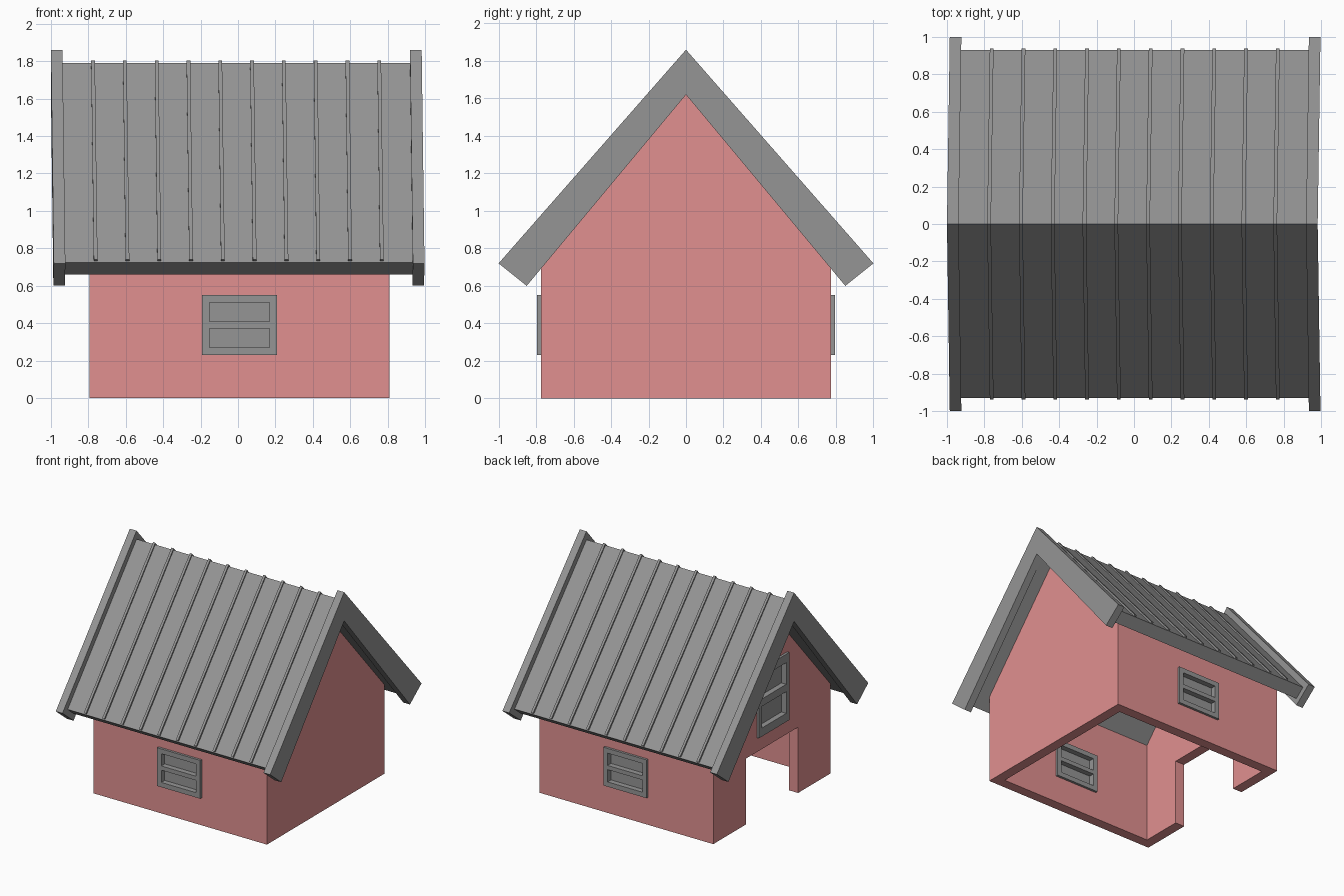
import bpy
import bmesh
from mathutils import Vector

cube = bpy.data.objects.get("Cube")
if cube:
    bpy.data.objects.remove(cube, do_unlink=True)


def make_material(name, color):
    mat = bpy.data.materials.new(name)
    mat.use_nodes = True
    mat.diffuse_color = color
    mat.node_tree.nodes["Principled BSDF"].inputs["Base Color"].default_value = color
    return mat


PINK = make_material("pink_wall", (0.75, 0.28, 0.28, 1))
GREY = make_material("grey_trim", (0.30, 0.30, 0.30, 1))


def prism(name, profile, x0, x1, mat, lean=0.0):
    """Extrude a (y, z) profile along x; lean shifts x towards the eaves."""
    bm = bmesh.new()
    face = bm.faces.new([bm.verts.new((x0, y, z)) for y, z in profile])
    new = bmesh.ops.extrude_face_region(bm, geom=[face])["geom"]
    bmesh.ops.translate(bm, vec=(x1 - x0, 0, 0),
                        verts=[g for g in new if isinstance(g, bmesh.types.BMVert)])
    for v in bm.verts:
        v.co.x += lean * abs(v.co.y)
    bmesh.ops.recalc_face_normals(bm, faces=bm.faces)
    mesh = bpy.data.meshes.new(name)
    bm.to_mesh(mesh)
    bm.free()
    mesh.materials.append(mat)
    obj = bpy.data.objects.new(name, mesh)
    bpy.context.collection.objects.link(obj)
    return obj


def box(name, center, size, mat):
    (x, y, z), (sx, sy, sz) = center, Vector(size) / 2
    profile = [(y - sy, z - sz), (y + sy, z - sz), (y + sy, z + sz), (y - sy, z + sz)]
    return prism(name, profile, x - sx, x + sx, mat)


def cut(obj, cutters):
    """Subtract the cutters and bake the result."""
    for c in cutters:
        mod = obj.modifiers.new("cut", "BOOLEAN")
        mod.operation = "DIFFERENCE"
        mod.solver = "EXACT"
        mod.object = c
    bpy.context.view_layer.update()
    deps = bpy.context.evaluated_depsgraph_get()
    mesh = bpy.data.meshes.new_from_object(obj.evaluated_get(deps))
    obj.modifiers.clear()
    obj.data = mesh
    for c in cutters:
        bpy.data.objects.remove(c, do_unlink=True)


def chevron(apex, eave, under_apex, under_eave):
    (y, z), (uy, uz) = eave, under_eave
    return [(-y, z), (0, apex), (y, z), (uy, uz), (0, under_apex), (-uy, uz)]


# Main dimensions
X0, X1, HALF_Y, WALL = -0.795, 0.81, 0.775, 0.085
MID_X = (X0 + X1) / 2
DEPTH = WALL + 0.04
LEAN = 0.015


def gable(half, apex, bottom, slope=1.14):
    side = apex - slope * half
    return [(-half, bottom), (half, bottom), (half, side), (0, apex), (-half, side)]


# Windows: centre, width, height, and whether they face along x
mid_wall = HALF_Y - WALL / 2
windows = [
    ("front_window", Vector((MID_X, -mid_wall, 0.39)), 0.40, 0.32, False),
    ("back_window", Vector((MID_X, mid_wall, 0.39)), 0.40, 0.32, False),
    ("gable_window", Vector((X0 + WALL / 2, 0, 0.953)), 0.40, 0.565, True),
]


def oriented(width, depth, height, along_x):
    return (depth, width, height) if along_x else (width, depth, height)


# House walls: hollow, open underneath, with doorway and window openings
walls = prism("house_walls", gable(HALF_Y, 1.65, 0), X0, X1, PINK)
cutters = [
    prism("room_cutter", gable(HALF_Y - WALL, 1.8, -0.1), X0 + WALL, X1 - WALL, PINK),
    box("door_cutter", (X0, 0, 0.225), (0.4, 0.69, 0.65), PINK),
]
for name, center, w, h, along_x in windows:
    cutters.append(box(name + "_cutter", center,
                       oriented(w - 0.03, 0.3, h - 0.03, along_x), PINK))
cut(walls, cutters)

# Window frames with two recessed panes on each face
for name, center, w, h, along_x in windows:
    frame = box(name, center, oriented(w, DEPTH, h, along_x), GREY)
    pockets = []
    for side in (-1, 1):
        for level in (-1, 1):
            offset = Vector((side * DEPTH / 2, 0, 0) if along_x else (0, side * DEPTH / 2, 0))
            offset.z = level * h * 0.215
            pockets.append(box("pane_cutter", center + offset,
                               oriented(w - 0.08, 0.09, h * 0.32, along_x), GREY))
    cut(frame, pockets)

# Roof sheet
prism("roof", chevron(1.79, (0.93, 0.725), 1.63, (0.85, 0.66)), -0.96, 0.94, GREY, LEAN)

# Raised seams running over the ridge
for i in range(10):
    x = -0.775 + i * 0.17
    prism(f"roof_seam_{i + 1}", chevron(1.805, (0.937, 0.739), 1.77, (0.915, 0.725)),
          x - 0.01, x + 0.01, GREY, LEAN)

# Barge boards on both gable ends
for name, x in (("right_barge_board", -1.0), ("left_barge_board", 0.92)):
    prism(name, chevron(1.86, (1.0, 0.72), 1.62, (0.85, 0.60)), x, x + 0.062, GREY, LEAN)
